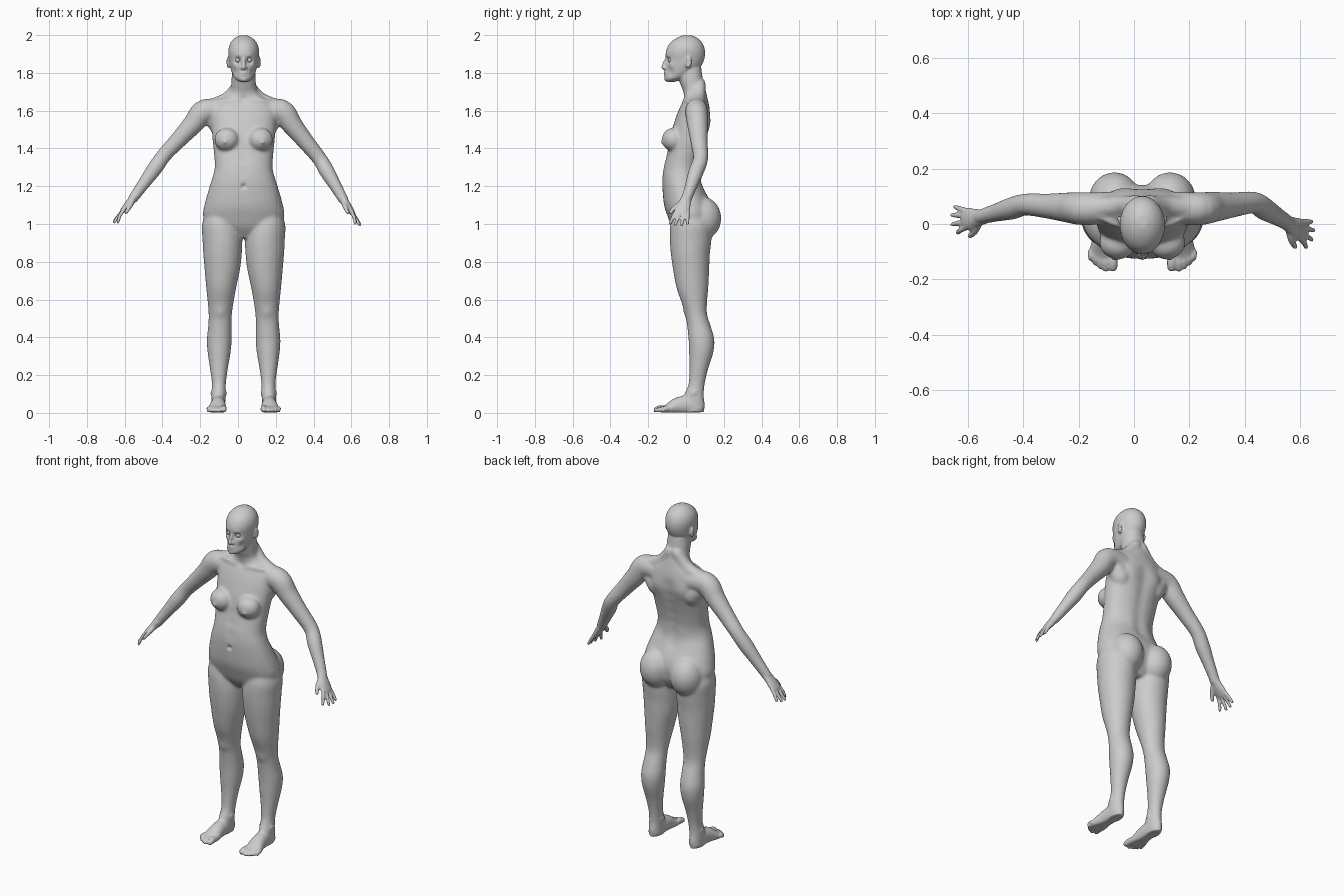
import bpy, bmesh, math
from mathutils import Vector, Matrix, kdtree

CX = 0.03          # the figure's own midline
bm = bmesh.new()   # all closed body volumes, fused later


def spline(rows, n=5):
    """Catmull-Rom through rows of numbers."""
    out = []
    for i in range(len(rows) - 1):
        p0, p1, p2 = rows[max(i - 1, 0)], rows[i], rows[i + 1]
        p3 = rows[min(i + 2, len(rows) - 1)]
        for k in range(n):
            t = k / n
            out.append([0.5 * (2 * b + (c - a) * t + (2 * a - 5 * b + 4 * c - d) * t * t
                               + (3 * b - a - 3 * c + d) * t ** 3)
                        for a, b, c, d in zip(p0, p1, p2, p3)])
    return out + [list(rows[-1])]


def skin(rings):
    vs = [[bm.verts.new(p) for p in r] for r in rings]
    n = len(vs[0])
    for a, b in zip(vs, vs[1:]):
        for i in range(n):
            bm.faces.new((a[i], a[(i + 1) % n], b[(i + 1) % n], b[i]))
    bm.faces.new(vs[0][::-1])
    bm.faces.new(vs[-1])


def loft(rows, s=1, power=0.9, n=40):
    """Horizontal sections: z, x offset, half width, front y, back y."""
    rings = []
    for z, x, w, f, b in spline(rows):
        ring = []
        for i in range(n):
            t = 2 * math.pi * i / n
            c, q = math.cos(t), math.sin(t)
            ring.append((CX + s * x + w * math.copysign(abs(c) ** power, c),
                         (f + b) / 2 + (b - f) / 2 * math.copysign(abs(q) ** power, q), z))
        rings.append(ring)
    skin(rings)


def tube(rows, side=(0, 1, 0), n=20):
    """Round-ended limb: x, y, z, radius along side, radius across."""
    pts = spline(rows)
    rings = []
    last = len(pts) - 1
    for i, p in enumerate(pts):
        c = Vector(p[:3])
        t = (Vector(pts[min(i + 1, last)][:3]) - Vector(pts[max(i - 1, 0)][:3])).normalized()
        u = Vector(side)
        u = (u - t * u.dot(t)).normalized()
        v = t.cross(u)
        steps = [(0, 1)]
        if i == 0:
            steps = [(-.95, .35), (-.6, .8), (0, 1)]
        elif i == last:
            steps = [(0, 1), (.6, .8), (.95, .35)]
        for off, k in steps:
            rings.append([c + t * off * p[4] + u * p[3] * k * math.cos(a) + v * p[4] * k * math.sin(a)
                          for a in (2 * math.pi * j / n for j in range(n))])
    skin(rings)


def ball(c, r, tilt=0):
    m = Matrix.Translation(c) @ Matrix.Rotation(tilt, 4, 'Z') @ Matrix.Diagonal((*r, 1))
    bmesh.ops.create_uvsphere(bm, u_segments=28, v_segments=18, radius=1, matrix=m)


# torso and neck
loft([(.925, 0, .06, -.03, .09), (.98, 0, .18, -.072, .125), (1.04, 0, .215, -.097, .14),
      (1.10, 0, .208, -.116, .135), (1.18, 0, .186, -.124, .10), (1.24, 0, .167, -.126, .076),
      (1.30, 0, .153, -.12, .077), (1.38, 0, .158, -.10, .092), (1.46, 0, .166, -.085, .112),
      (1.54, 0, .172, -.062, .127), (1.60, 0, .172, -.04, .127), (1.64, 0, .155, -.022, .12),
      (1.67, 0, .11, -.012, .113), (1.70, 0, .075, -.014, .106), (1.73, 0, .066, -.026, .097),
      (1.78, 0, .063, -.04, .087), (1.83, 0, .058, -.04, .08)])

# head
loft([(1.752, 0, .022, -.103, -.06), (1.765, 0, .041, -.112, -.02), (1.78, 0, .053, -.113, .02),
      (1.81, 0, .065, -.108, .06), (1.84, 0, .073, -.105, .083), (1.87, 0, .077, -.106, .096),
      (1.90, 0, .081, -.108, .101), (1.93, 0, .080, -.101, .098), (1.96, 0, .069, -.083, .085),
      (1.985, 0, .046, -.05, .06), (1.999, 0, .018, -.015, .03)], power=1)

# nose, lips and chin
tube([(CX, -.102, 1.875, .008, .009), (CX, -.114, 1.85, .009, .01), (CX, -.122, 1.828, .011, .009)], (1, 0, 0))
for z, y in ((1.801, -.107), (1.788, -.106)):
    tube([(CX - .021, y + .008, z - .001, .006, .005), (CX, y - .003, z, .008, .006),
          (CX + .021, y + .008, z - .001, .006, .005)])
ball((CX, -.1, 1.766), (.02, .016, .014))

arms = {-1: ((-.173, .055, 1.598), (-.39, .07, 1.365), (-.555, .025, 1.135), (-.668, .012, 1.003)),
        1: ((.227, .055, 1.598), (.432, .077, 1.345), (.56, 0, 1.125), (.664, -.05, .975))}

for s in (-1, 1):
    X = lambda x: CX + s * x

    # ears and nostrils
    ball((X(.08), .012, 1.857), (.010, .019, .032), -s * .4)
    ball((X(.011), -.109, 1.825), (.008, .010, .008))

    # trapezius and collar bone
    tube([(X(.02), .07, 1.74, .035, .035), (X(.085), .065, 1.667, .036, .034), (X(.17), .058, 1.625, .04, .038)])
    tube([(X(.02), -.008, 1.648, .012, .012), (X(.09), -.002, 1.655, .011, .011), (X(.16), .03, 1.645, .012, .012)])

    # breasts and buttocks
    ball((X(.09), -.07, 1.447), (.066, .058, .062), s * .2)
    ball((X(.1), -.123, 1.432), (.011, .013, .011))
    ball((X(.098), .085, 1.03), (.095, .102, .115), -s * .15)

    # legs
    loft([(1.08, .13, .06, -.06, .10), (1.0, .122, .098, -.083, .135), (.92, .113, .105, -.086, .135),
          (.84, .112, .102, -.08, .126), (.76, .113, .094, -.069, .123), (.66, .119, .079, -.05, .118),
          (.58, .122, .068, -.022, .111), (.52, .124, .062, -.003, .112), (.46, .126, .062, .006, .131),
          (.39, .129, .066, .013, .15), (.32, .130, .061, .016, .145), (.23, .131, .047, .018, .117),
          (.15, .131, .037, .012, .099), (.09, .133, .037, -.012, .094), (.04, .134, .036, -.02, .099),
          (.004, .134, .032, -.02, .094)], s, 1)

    # feet with ankle bones and toes
    tube([(X(.134), .065, .028, .034, .03), (X(.134), .02, .042, .037, .05), (X(.136), -.04, .038, .041, .045),
          (X(.140), -.09, .022, .049, .03), (X(.143), -.12, .016, .05, .019)], (1, 0, 0), 28)
    for side in (-1, 1):
        ball((X(.132 + side * .032), .04, .105), (.012, .017, .018))
    for x, tip, r in ((.106, -.17, .017), (.132, -.172, .0115), (.151, -.163, .011), (.169, -.15, .011), (.185, -.133, .011)):
        tube([(X(x + .002), -.10, .022, r, r), (X(x), (tip - .1) / 2, .022, r, r * 1.1),
              (X(x), tip + r * .8, r + .001, r, r * .9)], (1, 0, 0), 14)

    # arms
    S, E, W, T = map(Vector, arms[s])
    rows = [(X(.08), .06, 1.595, .055, .05), (*S, .06, .064)]
    for a, b, t, r in ((S, E, .3, .055), (S, E, .62, .046), (S, E, 1, .040), (E, W, .3, .041),
                       (E, W, .65, .033), (E, W, 1, .026)):
        rows.append((*a.lerp(b, t), r, r))
    tube(rows, n=28)
    tube([(*S.lerp(Vector((X(.1), .06, 1.5)), .5), .05, .05), (X(.12), .06, 1.5, .05, .05)])

    # hands
    d = (T - W).normalized()
    side = Vector((0, -1, 0))
    side = (side - d * side.dot(d)).normalized()
    inner = d.cross(side) * s
    if inner.x * s > 0:
        inner = -inner
    at = lambda along, across, deep=0: W + d * along + side * across + inner * deep
    tube([(*at(-.03, 0), .027, .024), (*at(.02, .002), .033, .021), (*at(.055, .002), .040, .018),
          (*at(.085, 0), .038, .014)], side)
    for off, ln, fan, curl in ((.031, .072, .2, .02), (.011, .082, .04, .006), (-.01, .077, -.12, .002), (-.029, .06, -.3, .004)):
        tube([(*at(.075, off), .0105, .0105), (*at(.082 + ln * .5, off + fan * ln * .55, curl * .3), .0098, .0098),
              (*at(.079 + ln, off + fan * ln, curl), .0085, .0085)], side, 14)
    tube([(*at(.015, .018, .006), .015, .016), (*at(.05, .048, .014), .0125, .0125),
          (*at(.085, .062, .02), .0095, .0095)], side, 14)

for v in bm.verts:  # flat soles
    v.co.z = max(v.co.z, .002)
bmesh.ops.recalc_face_normals(bm, faces=bm.faces)
mesh = bpy.data.meshes.new("body")
bm.to_mesh(mesh)
bm.free()
body = bpy.data.objects.new("body", mesh)
bpy.context.collection.objects.link(body)
bpy.context.view_layer.objects.active = body
body.select_set(True)

# fuse the volumes into one skin
rem = body.modifiers.new("fuse", 'REMESH')
rem.mode = 'VOXEL'
rem.voxel_size = .0058
bpy.ops.object.modifier_apply(modifier=rem.name)

# blend the joins, gently on head, hands and feet
vg = body.vertex_groups.new(name="soften")
for v in body.data.vertices:
    x, y, z = v.co
    w = min(1, max(0, (1.775 - z) / .05), max(0, (z - .06) / .1), max(0, (.56 - abs(x)) / .08))
    vg.add([v.index], max(.08, w), 'REPLACE')
sm = body.modifiers.new("soften", 'SMOOTH')
sm.factor, sm.iterations, sm.vertex_group = .5, 30, vg.name
bpy.ops.object.modifier_apply(modifier=sm.name)

# sculpted dents and bulges: x, y, z, radius, push along x, y, z
pushes = [(0, -.126, 1.2, .012, 0, .012, 0), (0, -.02, 1.66, .02, 0, .006, 0), (0, .185, 1.02, .03, 0, -.015, 0)]
pushes += [(0, .1 + .03 * (z - 1.2), z, .035, 0, -.007, 0) for z in (1.2, 1.26, 1.32, 1.38, 1.44, 1.5, 1.56)]
pushes += [(0, -.115, z, .03, 0, .004, 0) for z in (1.28, 1.34, 1.4, 1.46)]
for s in (-1, 1):
    pushes += [(s * .03, -.099, 1.868, .016, 0, .017, 0), (s * .032, -.1, 1.889, .014, 0, -.004, 0),
               (s * .05, -.08, 1.842, .018, s * .003, -.003, 0), (s * .05, -.085, 1.805, .02, -s * .004, .004, 0),
               (s * .095, .12, 1.53, .055, 0, .010, 0), (s * .05, .09, 1.26, .04, 0, .005, 0),
               (s * .124, -.003, .53, .03, 0, -.006, 0), (s * .085, .01, 1.857, .012, -s * .004, 0, 0)]
verts = body.data.vertices
kd = kdtree.KDTree(len(verts))
for v in verts:
    kd.insert(v.co, v.index)
kd.balance()
for x, y, z, r, *move in pushes:
    for co, i, dist in kd.find_range((CX + x, y, z), r * 2.2):
        verts[i].co += Vector(move) * math.exp(-(dist / r) ** 2)
body.data.shade_smooth()

# eyeballs
for s, name in ((-1, "right_eye"), (1, "left_eye")):
    bpy.ops.mesh.primitive_uv_sphere_add(segments=24, ring_count=16, radius=.014,
                                         location=(CX + s * .03, -.081, 1.868))
    bpy.context.object.name = name
    bpy.context.object.data.shade_smooth()
